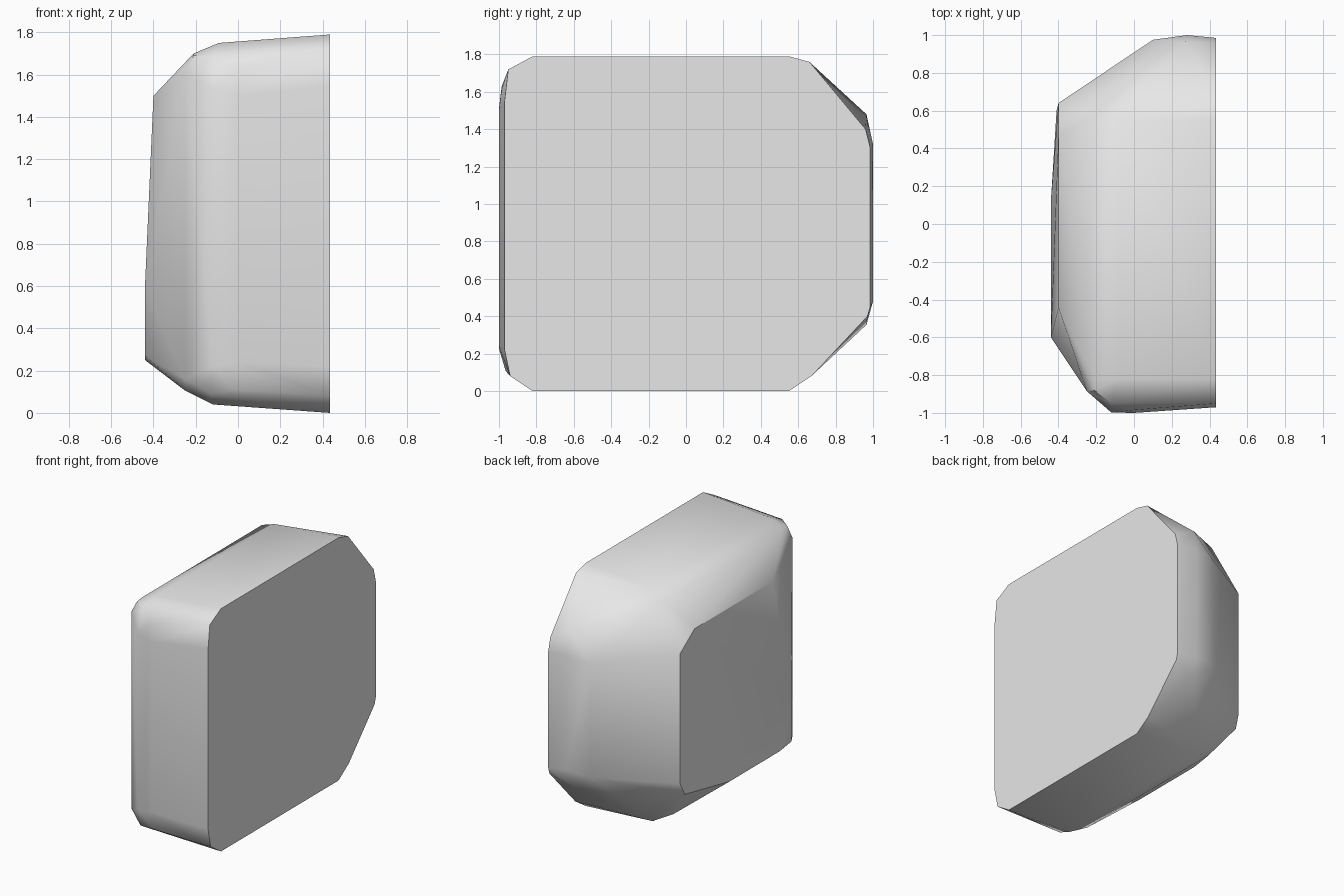
import bpy
import bmesh
from math import radians

default_cube = bpy.data.objects.get("Cube")
if default_cube:
    bpy.data.objects.remove(default_cube, do_unlink=True)


def plain_material(name, value):
    """Flat grey material with matching viewport and render colour."""
    mat = bpy.data.materials.new(name)
    mat.use_nodes = True
    colour = (value, value, value, 1.0)
    mat.diffuse_color = colour
    mat.node_tree.nodes["Principled BSDF"].inputs["Base Color"].default_value = colour
    return mat


def hull_object(name, points, material):
    """Wrap the section points in a convex shell and merge its flat areas."""
    bm = bmesh.new()
    for point in points:
        bm.verts.new(point)
    result = bmesh.ops.convex_hull(bm, input=bm.verts)
    unused = {item for key in ("geom_interior", "geom_unused") for item in result[key]
              if isinstance(item, bmesh.types.BMVert)}
    bmesh.ops.delete(bm, geom=list(unused), context='VERTS')
    bmesh.ops.dissolve_limit(bm, angle_limit=radians(1), verts=bm.verts, edges=bm.edges)
    bmesh.ops.recalc_face_normals(bm, faces=bm.faces)
    mesh = bpy.data.meshes.new(name)
    bm.to_mesh(mesh)
    bm.free()
    mesh.materials.append(material)
    obj = bpy.data.objects.new(name, mesh)
    bpy.context.collection.objects.link(obj)
    return obj


# Large flat cut face, as a (y, z) outline
cut_x = 0.435
cut_outline = [
    (-0.82, 0), (-0.94, 0.08), (-0.97, 0.22), (-0.97, 1.55), (-0.95, 1.72),
    (-0.82, 1.79), (0.55, 1.79), (0.66, 1.76), (0.96, 1.4), (0.985, 1.3),
    (0.985, 0.45), (0.97, 0.4), (0.67, 0.08), (0.55, 0),
]
cut_face = [(cut_x, y, z) for y, z in cut_outline]

# Long crowns of the top and bottom, as (x, z, front y, back y)
crown_edges = [
    (-0.09, 1.75, -0.82, 0.55), (-0.21, 1.7, -0.82, 0.58),
    (-0.12, 0.04, -0.84, 0.56), (-0.25, 0.105, -0.8, 0.5),
]
crowns = [(x, y, z) for x, z, *ends in crown_edges for y in ends]

# Upright creases on the front and back, as (x, y, low z, high z)
upright_edges = [
    (-0.12, -0.998, 0.22, 1.53), (0, -1, 0.24, 1.5), (-0.25, -0.885, 0.16, 1.61),
    (0.1, 0.975, 0.46, 1.3), (0.28, 1, 0.48, 1.32), (0.27, 0.965, 0.355, 1.48),
]
uprights = [(x, y, z) for x, y, *ends in upright_edges for z in ends]

# Small rounded front corners
front_corners = [
    (-0.13, -0.95, 0.09), (-0.02, -0.965, 0.11),
    (-0.12, -0.95, 1.69), (-0.21, -0.88, 1.69), (0, -0.985, 1.63),
]

# Smaller, slightly tilted face on the opposite side
side_face = [
    (-0.4, -0.44, 1.5), (-0.4, 0.47, 1.5), (-0.4, 0.64, 1.38),
    (-0.4, 0.64, 0.42), (-0.41, 0.6, 0.33), (-0.44, 0.12, 0.25),
    (-0.44, -0.46, 0.25), (-0.44, -0.6, 0.27), (-0.44, -0.6, 0.6),
]

grey = plain_material("light_grey", 0.8)
block = hull_object("bevelled_block",
                    cut_face + crowns + uprights + front_corners + side_face, grey)

# Soft shading that keeps the strong edges crisp
bpy.ops.object.select_all(action='DESELECT')
block.select_set(True)
bpy.context.view_layer.objects.active = block
bpy.ops.object.shade_smooth_by_angle(angle=radians(35))
